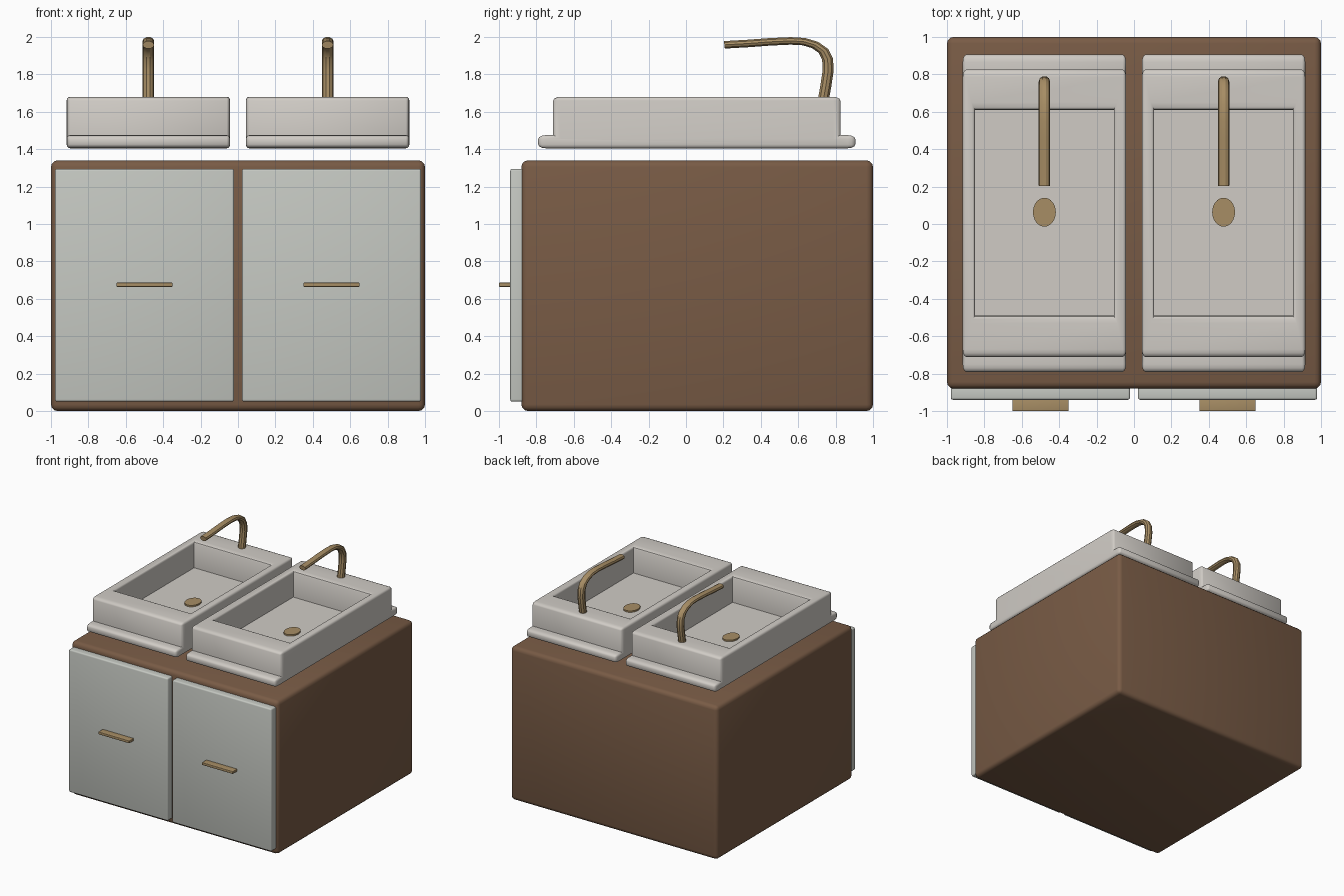
import bpy, bmesh
from math import radians
from mathutils import Vector

if "Cube" in bpy.data.objects:
    bpy.data.objects.remove(bpy.data.objects["Cube"])


def material(name, rgb):
    m = bpy.data.materials.new(name)
    m.diffuse_color = (*rgb, 1)
    m.use_nodes = True
    m.node_tree.nodes["Principled BSDF"].inputs["Base Color"].default_value = m.diffuse_color
    return m


WOOD = material("brown_wood", (0.19, 0.105, 0.06))
DOOR = material("pale_door", (0.56, 0.58, 0.54))
CERAMIC = material("ceramic", (0.63, 0.60, 0.56))
BRASS = material("brass", (0.39, 0.27, 0.13))


def finish(bm, name, mat, scale=(1, 1, 1), bevel=0, segments=3):
    """Round the convex edges, make the object and shade it smooth by angle."""
    bmesh.ops.recalc_face_normals(bm, faces=bm.faces)
    if bevel:
        edges = [e for e in bm.edges
                 if e.is_convex and e.calc_face_angle() > 0.5]
        bmesh.ops.bevel(bm, geom=edges, offset=bevel, segments=segments,
                        profile=0.5, affect='EDGES', clamp_overlap=True)
    for v in bm.verts:
        v.co = Vector(a * s for a, s in zip(v.co, scale))
    me = bpy.data.meshes.new(name)
    bm.to_mesh(me)
    bm.free()
    ob = bpy.data.objects.new(name, me)
    bpy.context.collection.objects.link(ob)
    me.materials.append(mat)
    smooth(ob)
    return ob


def smooth(ob):
    bpy.ops.object.select_all(action='DESELECT')
    ob.select_set(True)
    bpy.context.view_layer.objects.active = ob
    bpy.ops.object.shade_smooth_by_angle(angle=radians(35))


def box(name, lo, hi, mat, bevel):
    bm = bmesh.new()
    bmesh.ops.create_cube(bm, size=1)
    lo, hi = Vector(lo), Vector(hi)
    for v in bm.verts:
        v.co = Vector(c * (h - l) + (h + l) / 2 for c, l, h in zip(v.co, lo, hi))
    return finish(bm, name, mat, bevel=bevel)


def sink(name, cx):
    # stepped side profile (y, z), extruded across x; stretched so the rounding is longer in y
    s = (0.7, 1.6, 0.8)
    profile = [(-.79, 1.405), (.905, 1.405), (.905, 1.475), (.825, 1.475),
               (.825, 1.68), (-.71, 1.68), (-.71, 1.475), (-.79, 1.475)]
    bm = bmesh.new()
    side = bm.faces.new([bm.verts.new((cx - .437, y, z)) for y, z in profile])
    ext = bmesh.ops.extrude_face_region(bm, geom=[side], use_keep_orig=True)
    for v in ext["geom"]:
        if isinstance(v, bmesh.types.BMVert):
            v.co.x = cx + .437
    bmesh.ops.recalc_face_normals(bm, faces=bm.faces)
    # bowl recess sunk into the top face
    top = [f for f in bm.faces if all(v.co.z > 1.67 for v in f.verts)]
    bmesh.ops.inset_individual(bm, faces=top, thickness=0.05)
    rim = top[0]
    for v in rim.verts:
        v.co.x = cx + (.372 if v.co.x > cx else -.372)
        v.co.y = .61 if v.co.y > 0 else -.49
    floor = bmesh.ops.extrude_discrete_faces(bm, faces=[rim])["faces"][0]
    for v in floor.verts:
        v.co.z = 1.45
    for v in bm.verts:
        v.co = Vector(a / b for a, b in zip(v.co, s))
    return finish(bm, name, CERAMIC, s, bevel=0.025)


def drain(name, cx):
    bm = bmesh.new()
    bmesh.ops.create_cone(bm, cap_ends=True, segments=32, radius1=1, radius2=1, depth=1)
    for v in bm.verts:
        v.co = Vector((cx + v.co.x * .061, .063 + v.co.y * .077, 1.453 + v.co.z * .02))
    return finish(bm, name, BRASS)


def faucet(name, cx):
    # flattened tube swept along a hooked path (y, z)
    path = [(.732, 1.65), (.748, 1.74), (.76, 1.82), (.757, 1.88), (.735, 1.925),
            (.69, 1.957), (.63, 1.975), (.56, 1.979), (.45, 1.974), (.33, 1.965), (.205, 1.958)]
    flat = 0.68
    cu = bpy.data.curves.new(name, 'CURVE')
    cu.dimensions = '3D'
    cu.bevel_depth = 0.031
    cu.bevel_resolution = 3
    cu.use_fill_caps = True
    sp = cu.splines.new('POLY')
    sp.points.add(len(path) - 1)
    for p, (y, z) in zip(sp.points, path):
        p.co = (cx, y, z / flat, 1)
    cu.materials.append(BRASS)
    ob = bpy.data.objects.new(name, cu)
    ob.scale.z = flat
    bpy.context.collection.objects.link(ob)
    bpy.ops.object.select_all(action='DESELECT')
    ob.select_set(True)
    bpy.context.view_layer.objects.active = ob
    bpy.ops.object.convert(target='MESH')
    smooth(bpy.context.view_layer.objects.active)


# cabinet body
box("cabinet", (-1, -.88, 0), (1, 1, 1.34), WOOD, 0.035)

# two doors, handles, sinks, drains and faucets
for label, side in (("left", -1), ("right", 1)):
    d = side * 0.5
    box(label + "_door", (d - .479, -.94, .05), (d + .479, -.86, 1.295), DOOR, 0.012)
    box(label + "_handle", (d - .15, -1, .664), (d + .15, -.93, .686), BRASS, 0.004)
    c = side * 0.479
    sink(label + "_sink", c)
    drain(label + "_drain", c)
    faucet(label + "_faucet", c)
